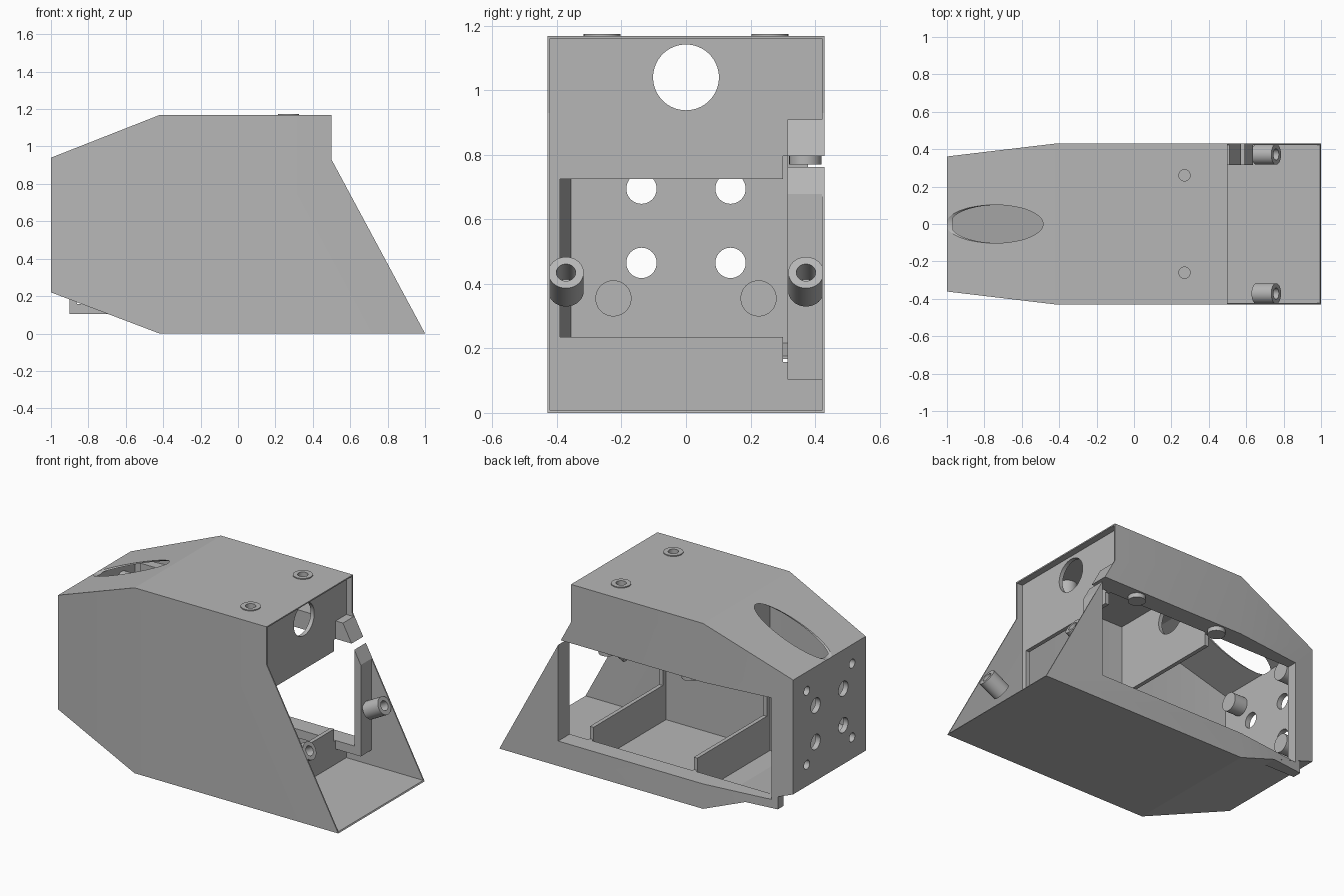
import bpy, bmesh
from mathutils import Vector, Matrix

if "Cube" in bpy.data.objects:
    bpy.data.objects.remove(bpy.data.objects["Cube"], do_unlink=True)

grey = bpy.data.materials.new("plain_grey")
grey.use_nodes = True
COLOUR = (0.47, 0.47, 0.47, 1)
grey.diffuse_color = COLOUR
grey.node_tree.nodes["Principled BSDF"].inputs["Base Color"].default_value = COLOUR


def finish(bm, name):
    bmesh.ops.recalc_face_normals(bm, faces=bm.faces)
    mesh = bpy.data.meshes.new(name)
    bm.to_mesh(mesh)
    bm.free()
    mesh.materials.append(grey)
    ob = bpy.data.objects.new(name, mesh)
    bpy.context.collection.objects.link(ob)
    return ob


def box(name, lo, hi):
    bm = bmesh.new()
    lo, hi = Vector(lo), Vector(hi)
    size = Matrix.Diagonal((*(hi - lo), 1))
    bmesh.ops.create_cube(bm, size=1, matrix=Matrix.Translation((lo + hi) / 2) @ size)
    return finish(bm, name)


def rod(name, start, end, radius, segments=40):
    bm = bmesh.new()
    a, b = Vector(start), Vector(end)
    turn = (b - a).to_track_quat('Z', 'Y').to_matrix().to_4x4()
    bmesh.ops.create_cone(bm, cap_ends=True, segments=segments, radius1=radius,
                          radius2=radius, depth=(b - a).length,
                          matrix=Matrix.Translation((a + b) / 2) @ turn)
    return finish(bm, name)


def hull(name, profile, wide, narrow):
    """Side profile: tail low, kink low, tip, brow, nose top, kink top, tail high."""
    bm = bmesh.new()
    sides = []
    for s in (-1, 1):
        vs = [bm.verts.new((x, s * (narrow if i in (0, 6) else wide), z))
              for i, (x, z) in enumerate(profile)]
        bm.faces.new([vs[0], vs[1], vs[5], vs[6]])
        bm.faces.new(vs[1:6])
        sides.append(vs)
    a, b = sides
    for i in range(7):
        j = (i + 1) % 7
        bm.faces.new([a[i], a[j], b[j], b[i]])
    return finish(bm, name)


def boolean(ob, tools, operation='DIFFERENCE'):
    for tool in tools:
        mod = ob.modifiers.new("cut", 'BOOLEAN')
        mod.operation, mod.solver, mod.object = operation, 'EXACT', tool
    bpy.context.view_layer.update()
    graph = bpy.context.evaluated_depsgraph_get()
    mesh = bpy.data.meshes.new_from_object(ob.evaluated_get(graph))
    ob.modifiers.clear()
    ob.data = mesh


# Cutters: window, cable bore, end holes, insert holes
window = box("window_cutter", (-0.86, 0.3, 0.157), (0.59, 0.6, 0.797))
bore = rod("bore_cutter", (-1.2, 0, 1.04), (0.8, 0, 1.04), 0.102, 64)
cutters = [window, bore]
shell_cuts = [window, bore]
parts = []

for s in (-1, 1):
    for z in (0.465, 0.695):
        shell_cuts.append(rod("end_hole_cutter", (-1.2, s * 0.138, z), (-0.9, s * 0.138, z), 0.047))
    # End-wall insert bosses
    for z in (0.355, 0.82):
        hole = rod("insert_cutter", (-1.2, s * 0.225, z), (-0.9, s * 0.225, z), 0.028)
        boss = rod("end_boss", (-0.995, s * 0.225, z), (-0.88, s * 0.225, z), 0.056)
        boolean(boss, [hole])
        shell_cuts.append(hole)
        parts.append(boss)
    # Roof insert bosses, slightly proud of the roof
    hole = rod("roof_insert_cutter", (0.27, s * 0.26, 1.08), (0.27, s * 0.26, 1.3), 0.03)
    boss = rod("roof_boss", (0.27, s * 0.26, 1.06), (0.27, s * 0.26, 1.174), 0.057)
    boolean(boss, [hole])
    shell_cuts.append(hole)
    parts.append(boss)
    # Tilted bosses square to the sloping opening
    face, axis = Vector((0.76, s * 0.372, 0.435)), Vector((0.88, 0, 0.474))
    hole = rod("tilt_cutter", face - axis * 0.1, face + axis * 0.1, 0.03)
    boss = rod("slope_boss", face - axis * 0.12, face, 0.055)
    boolean(boss, [hole])
    parts.append(boss)
    cutters.append(hole)
    # Pins under the window head
    parts.append(rod("window_pin", (s * 0.29, 0.37, 0.77), (s * 0.29, 0.37, 0.85), 0.05))
cutters += shell_cuts

# Thin outer shell, open at the sloping end
shell = hull("outer_shell", [(-1, 0.22), (-0.42, 0), (1, 0), (0.5, 0.93),
                             (0.5, 1.168), (-0.42, 1.168), (-1, 0.94)], 0.43, 0.361)
cavity = hull("cavity_cutter", [(-0.967, 0.217), (-0.42, 0.008), (1.2, 0.008), (1.2, 0.6),
                                (1.2, 1.16), (-0.42, 1.16), (-0.967, 0.944)], 0.422, 0.356)
cutters.append(cavity)
boolean(shell, [cavity] + shell_cuts)
parts.append(shell)

# Window frame, trimmed to the plan taper and the slope
frame = box("window_frame", (-0.9, 0.315, 0.103), (0.635, 0.5, 0.91))
trim = hull("frame_trim", [(-1, -0.5), (-0.42, -0.5), (1.269, -0.5), (0.5, 0.93),
                           (0.5, 2), (-0.42, 2), (-1, 2)], 0.429, 0.36)
cutters.append(trim)
boolean(frame, [trim], 'INTERSECT')
boolean(frame, [window])
parts.append(frame)

# Two bulkheads with a shared opening and cable bore
opening = box("bulkhead_cutter", (-0.6, -0.39, 0.235), (0.7, 0.315, 0.725))
cutters.append(opening)
for name, x in (("front_bulkhead", 0.46), ("middle_bulkhead", -0.265)):
    wall = box(name, (x - 0.025, -0.425, 0.004), (x, 0.425, 1.163))
    boolean(wall, [opening, window, bore])
    parts.append(wall)

for tool in set(cutters):
    bpy.data.objects.remove(tool, do_unlink=True)

# Smooth round walls, keep edges sharp
bpy.ops.object.select_all(action='DESELECT')
for ob in parts:
    ob.select_set(True)
bpy.context.view_layer.objects.active = shell
bpy.ops.object.shade_smooth_by_angle(angle=0.35)
